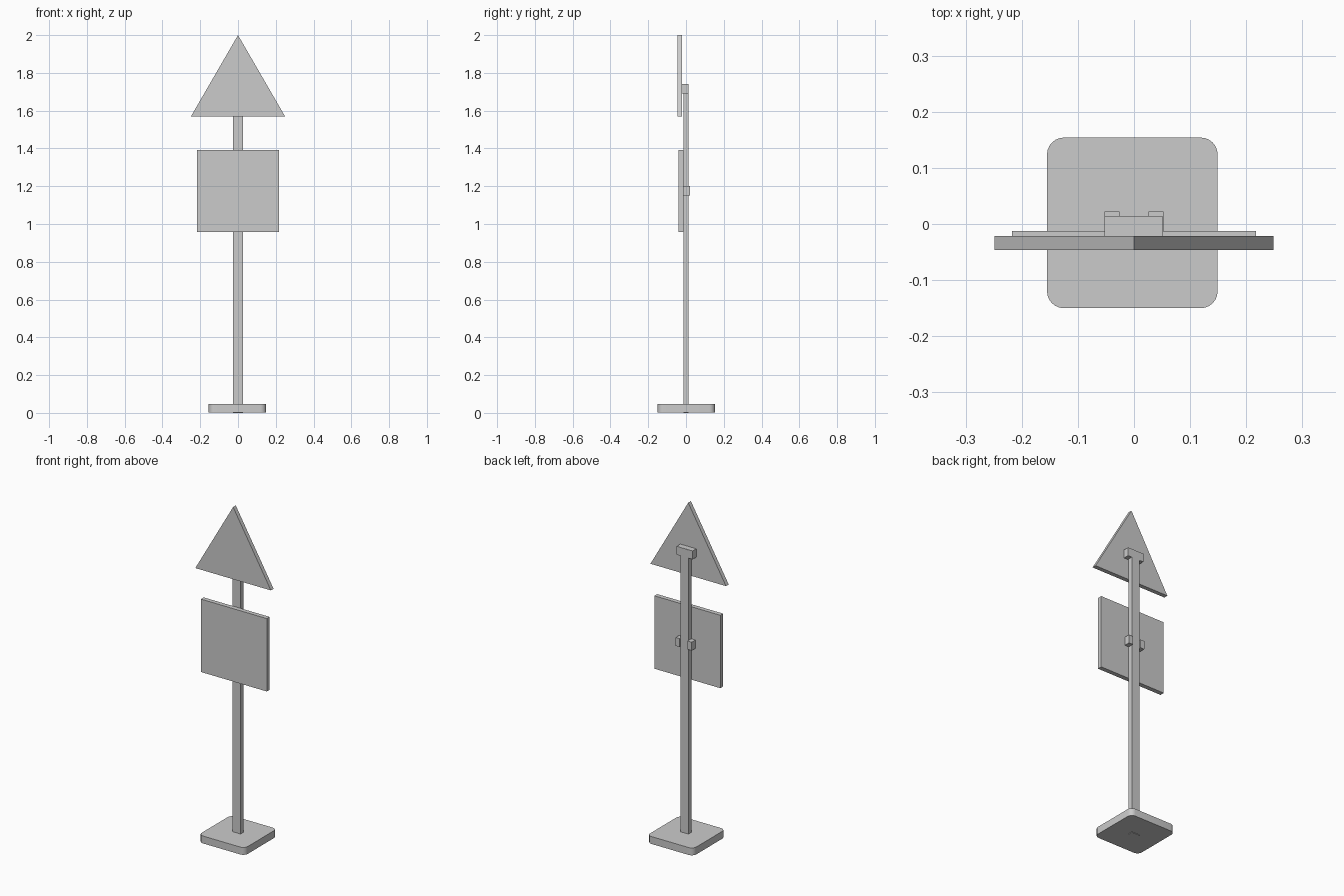
import bpy, bmesh, math

if "Cube" in bpy.data.objects:
    bpy.data.objects.remove(bpy.data.objects["Cube"])


def prism(name, pts, depth, place):
    """Extrude a 2D outline between two depths; place maps (u, v, d) to xyz."""
    bm = bmesh.new()
    face = bm.faces.new([bm.verts.new(place(u, v, depth[0])) for u, v in pts])
    new = bmesh.ops.extrude_face_region(bm, geom=[face])["geom"]
    for v, (a, b) in zip([g for g in new if isinstance(g, bmesh.types.BMVert)], pts):
        axis = 2 if place is flat else 1
        v.co[axis] = depth[1]
    bmesh.ops.recalc_face_normals(bm, faces=bm.faces[:])
    mesh = bpy.data.meshes.new(name)
    bm.to_mesh(mesh)
    bm.free()
    obj = bpy.data.objects.new(name, mesh)
    bpy.context.collection.objects.link(obj)
    return obj


def flat(u, v, d):
    return (u, v, d)


def upright(u, v, d):
    return (u, d, v)


def box(name, x, y, z):
    pts = [(x[0], z[0]), (x[1], z[0]), (x[1], z[1]), (x[0], z[1])]
    return prism(name, pts, y, upright)


# Rounded base slab
r, h, cx, cy = 0.03, 0.152, -0.003, 0.002
outline = []
for i, (sx, sy) in enumerate([(1, 1), (-1, 1), (-1, -1), (1, -1)]):
    for k in range(7):
        a = math.radians(90 * i + 15 * k)
        outline.append((cx + sx * (h - r) + r * math.cos(a),
                        cy + sy * (h - r) + r * math.sin(a)))
base = prism("base", outline, (0.003, 0.047), flat)
bpy.context.view_layer.objects.active = base
base.select_set(True)
bpy.ops.object.shade_smooth_by_angle(angle=math.radians(30))

# Post
box("post", (-0.026, 0.026), (-0.0125, 0.014), (0.0, 1.738))

# Bracket across the post top, and a pair of lower clamps
box("top_bracket", (-0.053, 0.052), (-0.021, 0.0135), (1.69, 1.74))
for side, x in (("left", (-0.053, -0.026)), ("right", (0.026, 0.053))):
    box("lower_clamp_" + side, x, (-0.0125, 0.022), (1.15, 1.2))

# Sign plates
box("square_sign", (-0.217, 0.217), (-0.039, -0.0125), (0.957, 1.391))
prism("triangle_sign", [(-0.249, 1.57), (0.249, 1.57), (0, 2.0)],
      (-0.046, -0.021), upright)
